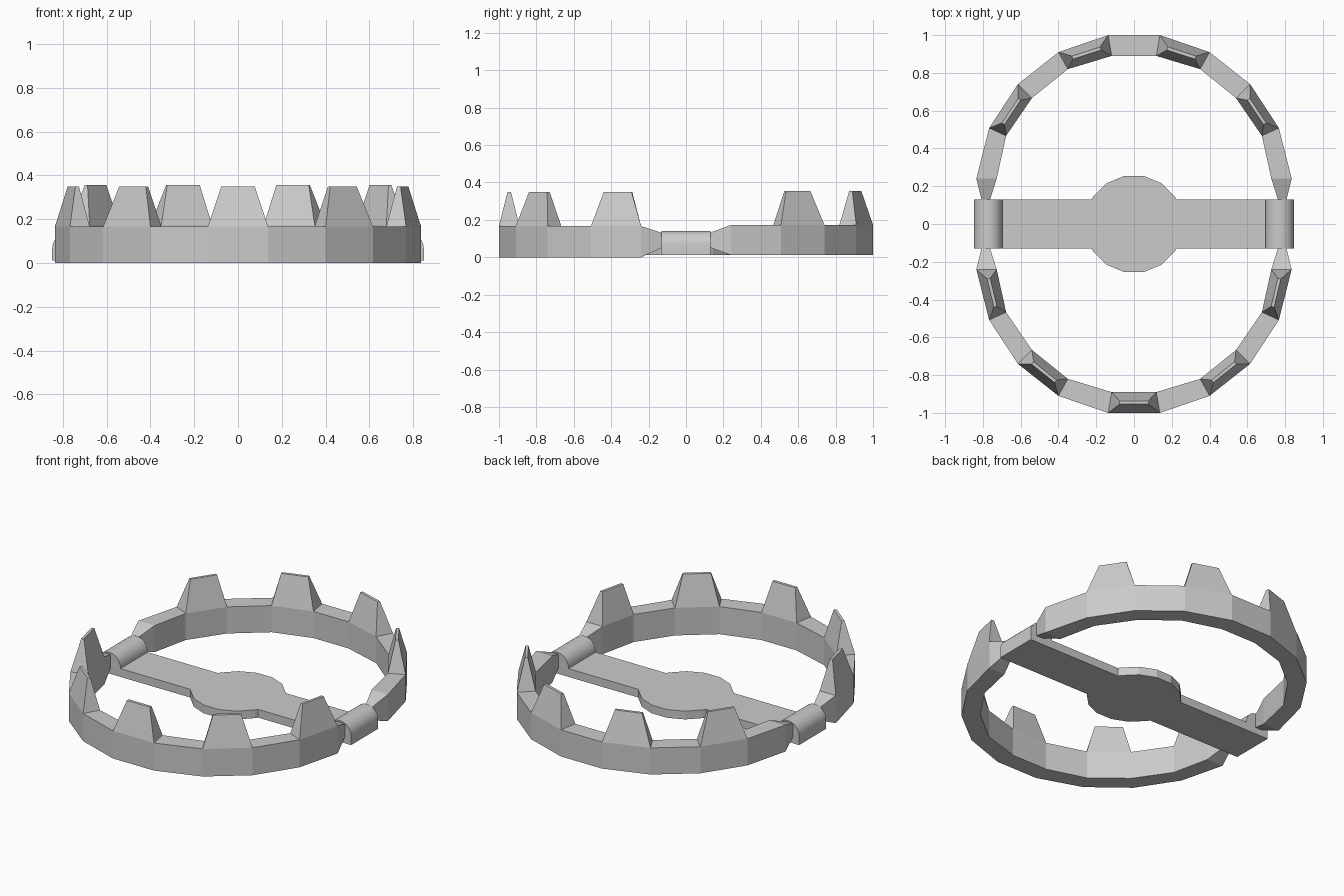
import bpy
import bmesh
import math
from mathutils import Vector

cube = bpy.data.objects.get("Cube")
if cube:
    bpy.data.objects.remove(cube)

steel = bpy.data.materials.new("grey steel")
steel.use_nodes = True
GREY = (0.6, 0.6, 0.6, 1)
steel.diffuse_color = GREY
steel.node_tree.nodes["Principled BSDF"].inputs["Base Color"].default_value = GREY


def finish(name, bm):
    bmesh.ops.recalc_face_normals(bm, faces=bm.faces[:])
    mesh = bpy.data.meshes.new(name)
    bm.to_mesh(mesh)
    bm.free()
    mesh.materials.append(steel)
    obj = bpy.data.objects.new(name, mesh)
    bpy.context.collection.objects.link(obj)
    return obj


def extrude_outline(name, points, offset):
    """Closed outline pushed along an offset into a solid."""
    bm = bmesh.new()
    face = bm.faces.new([bm.verts.new(p) for p in points])
    moved = bmesh.ops.extrude_face_region(bm, geom=[face])["geom"]
    bmesh.ops.translate(bm, vec=offset,
                        verts=[v for v in moved if isinstance(v, bmesh.types.BMVert)])
    return finish(name, bm)


# Half plan of a jaw: outer and inner points from the middle to the hinge
OUTER = [(0.137, 1.0), (0.40, 0.91), (0.615, 0.74), (0.767, 0.508), (0.835, 0.24), (0.805, 0.12)]
INNER = [(0.118, 0.89), (0.35, 0.82), (0.54, 0.667), (0.677, 0.467), (0.727, 0.24), (0.765, 0.12)]


def full_arc(half):
    return [(-x, y) for x, y in reversed(half)] + half


def jaw(name, side, low, high, tip, first_tooth):
    bm = bmesh.new()
    outer, inner = full_arc(OUTER), full_arc(INNER)
    last = len(outer) - 1
    rings = []
    for i, (o, n) in enumerate(zip(outer, inner)):
        # The ends taper where they enter the hinges
        z0, z1 = (0.055, 0.128) if i in (0, last) else (low, high)
        rings.append([bm.verts.new((x, y * side, z))
                      for (x, y), z in ((o, z0), (o, z1), (n, z1), (n, z0))])
    for i, (a, b) in enumerate(zip(rings, rings[1:])):
        toothed = 0 < i < last - 1 and (i - first_tooth) % 2 == 0
        for k in range(4):
            j = (k + 1) % 4
            if not (toothed and k == 1):
                bm.faces.new((a[k], a[j], b[j], b[k]))
        if toothed:
            # Wedge tooth standing on the whole segment
            base = [a[1], a[2], b[2], b[1]]
            centre = sum((v.co for v in base), Vector()) / 4
            along = (b[1].co + b[2].co - a[1].co - a[2].co) / 4 * 0.6
            across = (a[2].co + b[2].co - a[1].co - b[1].co) / 4 * 0.16
            rise = Vector((0, 0, tip - high))
            top = [bm.verts.new(centre + rise + along * s + across * t)
                   for s, t in ((-1, -1), (-1, 1), (1, 1), (1, -1))]
            bm.faces.new(top)
            for k in range(4):
                j = (k + 1) % 4
                bm.faces.new((base[k], base[j], top[j], top[k]))
    bm.faces.new(rings[0])
    bm.faces.new(rings[-1])
    return finish(name, bm)


jaw("front_jaw", -1, 0.0, 0.167, 0.35, 1)
jaw("back_jaw", 1, 0.012, 0.173, 0.355, 2)

# Base strap with a round trigger pan, one outline
BOTTOM, WIDTH, PAN = 0.012, 0.13, 0.26
arc = [math.radians(33.75 + 22.5 * i) for i in range(6)]
upper = [(PAN * math.cos(a), PAN * math.sin(a)) for a in arc]
edge = math.sqrt(PAN * PAN - WIDTH * WIDTH)
upper = [(0.8, WIDTH), (edge, WIDTH)] + upper + [(-edge, WIDTH), (-0.8, WIDTH)]
outline = upper + [(-x, -y) for x, y in upper]
extrude_outline("strap_and_pan", [(x, y, BOTTOM) for x, y in outline], (0, 0, 0.05))

# Rounded hinge at each end of the strap
for name, side in (("left_hinge", 1), ("right_hinge", -1)):
    radius, mid = 0.076, 0.772
    profile = [(mid + radius, BOTTOM)]
    profile += [(mid + radius * math.cos(math.pi * i / 16),
                 0.065 + radius * math.sin(math.pi * i / 16)) for i in range(17)]
    profile.append((mid - radius, BOTTOM))
    hinge = extrude_outline(name, [(x * side, -WIDTH, z) for x, z in profile],
                            (0, 2 * WIDTH, 0))
    bpy.ops.object.select_all(action='DESELECT')
    hinge.select_set(True)
    bpy.context.view_layer.objects.active = hinge
    bpy.ops.object.shade_smooth_by_angle(angle=math.radians(40))
